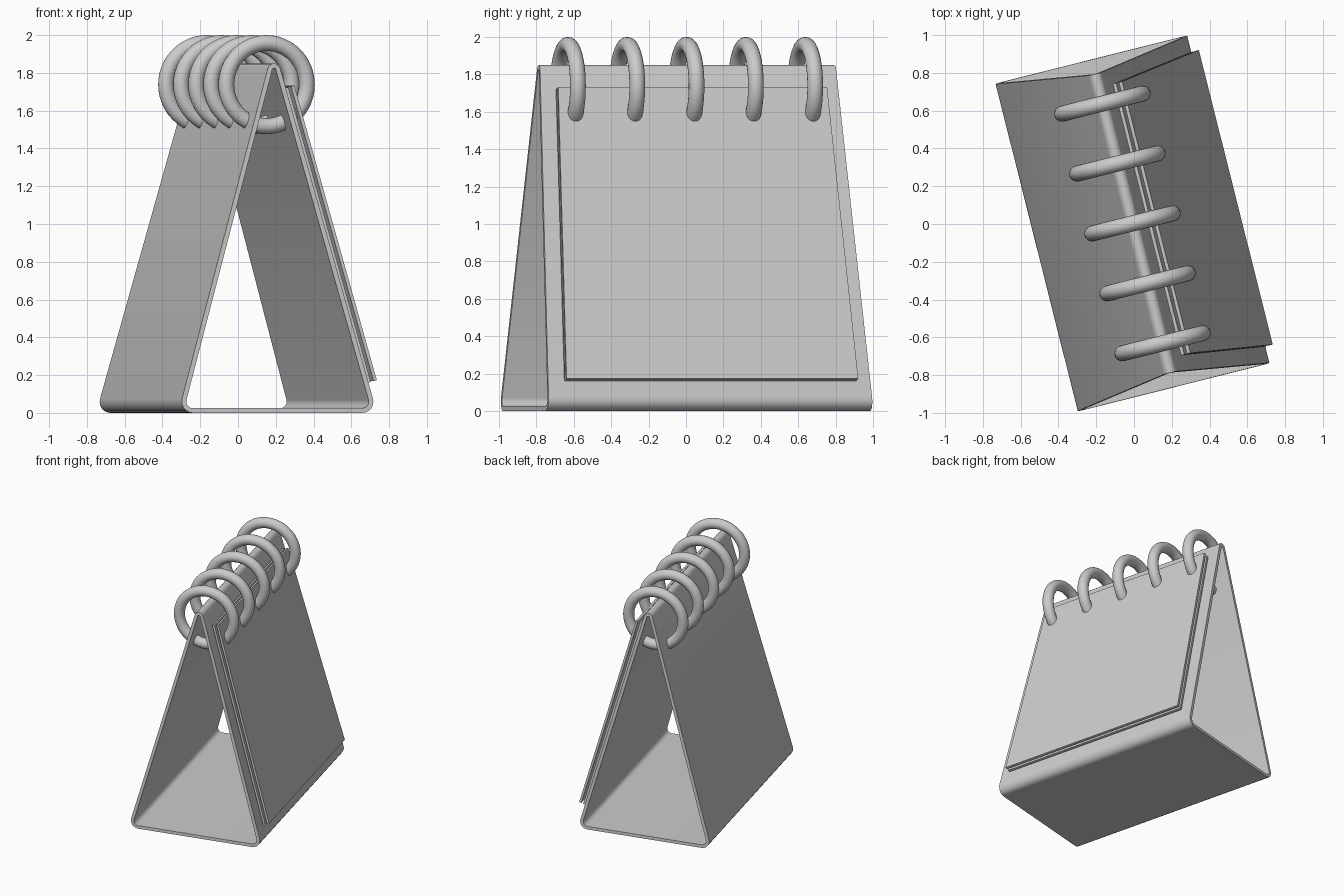
import bpy, bmesh, math
from mathutils import Matrix

if "Cube" in bpy.data.objects:
    bpy.data.objects.remove(bpy.data.objects["Cube"])

# Local frame: u across the stand, v along the ridge; whole model turned about z
PLACE = Matrix.Translation((-0.008, 0.003, 0)) @ Matrix.Rotation(math.radians(14.1), 4, 'Z')
R_BASE, R_TOP, THICK = 0.06, 0.035, 0.025      # corner radii and board thickness
BASE_U, TOP_Z = 0.463, 1.815                   # corner circle centres
rise = TOP_Z - R_BASE
LEAN = math.atan2(BASE_U, rise) + math.asin((R_BASE - R_TOP) / math.hypot(BASE_U, rise))


def add_object(name, bm):
    bmesh.ops.recalc_face_normals(bm, faces=bm.faces)
    mesh = bpy.data.meshes.new(name)
    bm.to_mesh(mesh)
    bm.free()
    ob = bpy.data.objects.new(name, mesh)
    bpy.context.collection.objects.link(ob)
    ob.matrix_world = PLACE
    return ob


def smooth(ob):
    bpy.ops.object.select_all(action='DESELECT')
    ob.select_set(True)
    bpy.context.view_layer.objects.active = ob
    bpy.ops.object.shade_smooth_by_angle(angle=math.radians(35))


def arc(u, z, r, a0, a1, n):
    return [(u + r * math.cos(a0 + (a1 - a0) * i / n),
             z + r * math.sin(a0 + (a1 - a0) * i / n)) for i in range(n + 1)]


def triangle_profile(inset):
    """Rounded triangle outline, shrunk by inset."""
    h = math.pi / 2
    return (arc(BASE_U, R_BASE, R_BASE - inset, -h, LEAN, 6)
            + arc(0, TOP_Z, R_TOP - inset, LEAN, math.pi - LEAN, 6)
            + arc(-BASE_U, R_BASE, R_BASE - inset, math.pi - LEAN, 3 * h, 6))


# Folded stand: hollow triangular tube whose ends taper towards the ridge
def half_length(z):
    return 0.895 - 0.08 * z / 1.85


bm = bmesh.new()
loops = []
for inset in (0, THICK):
    for side in (-1, 1):
        loops.append([bm.verts.new((u, side * half_length(z), z))
                      for u, z in triangle_profile(inset)])
n = len(loops[0])
for a, b in ((0, 1), (2, 3), (0, 2), (1, 3)):
    for i in range(n):
        j = (i + 1) % n
        bm.faces.new((loops[a][i], loops[a][j], loops[b][j], loops[b][i]))
smooth(add_object("folded_stand", bm))


# Page sheets: thin tapered boards floating parallel to the right panel
nu, nz = math.cos(LEAN), math.sin(LEAN)
k = BASE_U * nu + R_BASE * nz + R_BASE         # outer face of right panel


def panel_u(z):
    return (k - nz * z) / nu


def add_sheet(name, gap, thick):
    bm = bmesh.new()
    faces = []
    for off in (gap, gap + thick):
        faces.append([bm.verts.new((panel_u(z) + off * nu, v, z + off * nz))
                      for z, v in ((0.155, -0.803), (0.155, 0.805),
                                   (1.715, 0.742), (1.715, -0.74))])
    a, b = faces
    bm.faces.new(a)
    bm.faces.new(b)
    for i in range(4):
        j = (i + 1) % 4
        bm.faces.new((a[i], a[j], b[j], b[i]))
    add_object(name, bm)


add_sheet("inner_page", 0.016, 0.018)
add_sheet("outer_page", 0.050, 0.018)

# Binding rings along the ridge
for i in range(5):
    bpy.ops.mesh.primitive_torus_add(major_radius=0.22, minor_radius=0.042,
                                     major_segments=48, minor_segments=20)
    ring = bpy.context.object
    ring.name = f"binding_ring_{i + 1}"
    ring.matrix_world = (PLACE @ Matrix.Translation((0, (i - 2) * 0.327, 1.738))
                         @ Matrix.Rotation(math.pi / 2, 4, 'X'))
    smooth(ring)
